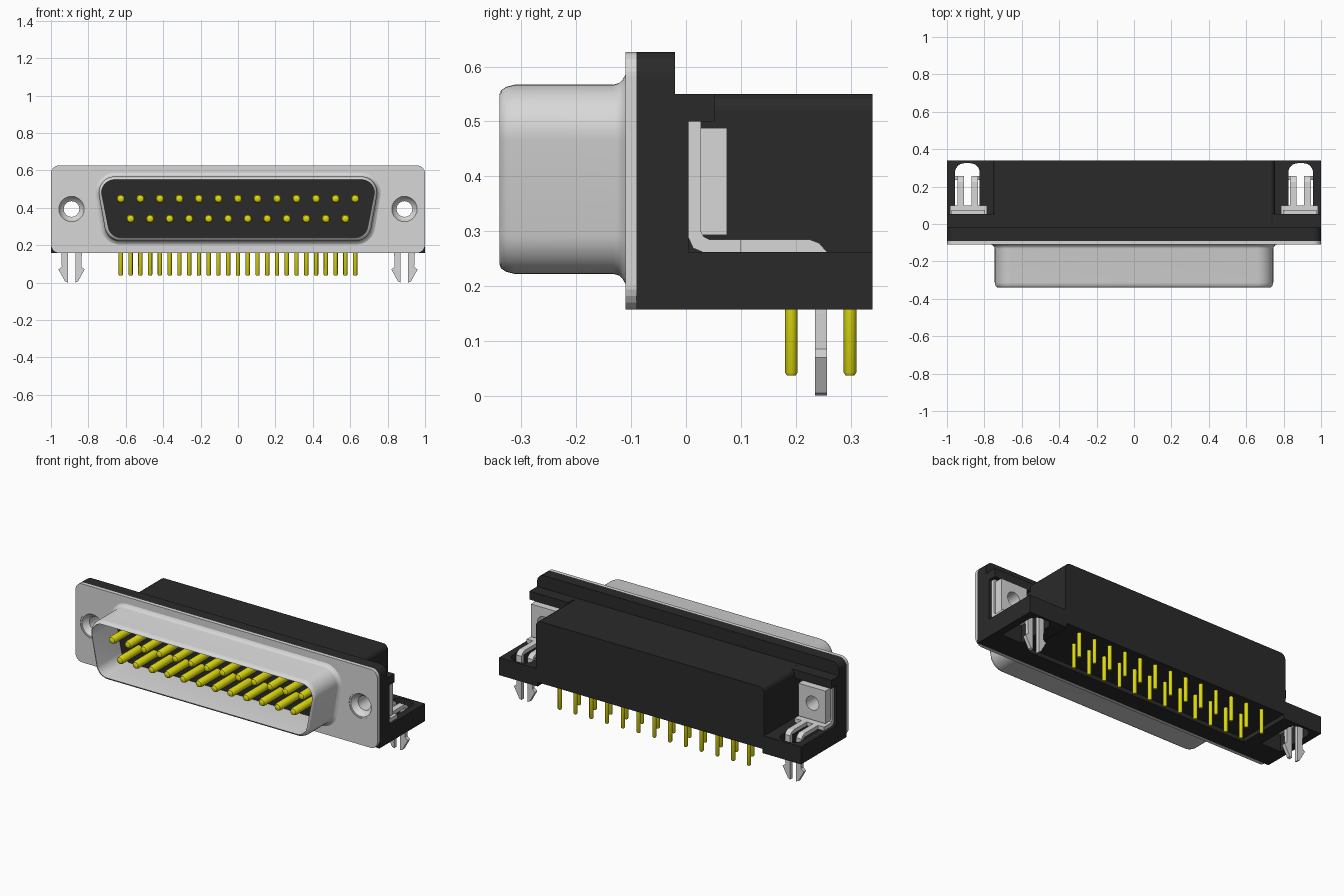
import bpy, bmesh, math
from mathutils import Vector

cube = bpy.data.objects.get("Cube")
if cube:
    bpy.data.objects.remove(cube, do_unlink=True)


def material(name, rgb):
    m = bpy.data.materials.new(name)
    m.use_nodes = True
    m.diffuse_color = (*rgb, 1)
    m.node_tree.nodes["Principled BSDF"].inputs["Base Color"].default_value = (*rgb, 1)
    return m


STEEL = material("light grey steel", (0.68, 0.68, 0.68))
BLACK = material("black plastic", (0.023, 0.023, 0.023))
GOLD = material("yellow gold", (0.74, 0.71, 0.005))


def finish(name, bm, mat, smooth=False):
    bmesh.ops.recalc_face_normals(bm, faces=bm.faces)
    me = bpy.data.meshes.new(name)
    bm.to_mesh(me)
    bm.free()
    ob = bpy.data.objects.new(name, me)
    bpy.context.collection.objects.link(ob)
    me.materials.append(mat)
    if smooth:
        bpy.ops.object.select_all(action="DESELECT")
        ob.select_set(True)
        bpy.context.view_layer.objects.active = ob
        bpy.ops.object.shade_smooth_by_angle(angle=math.radians(35))
    return ob


def loft(name, loops, mat, wrap=False, smooth=True):
    """Skin a list of equal loops; wrap joins last to first, otherwise ends are capped."""
    bm = bmesh.new()
    rings = [[bm.verts.new(p) for p in loop] for loop in loops]
    pairs = list(zip(rings, rings[1:]))
    if wrap:
        pairs.append((rings[-1], rings[0]))
    else:
        bm.faces.new(rings[0])
        bm.faces.new(rings[-1])
    for a, b in pairs:
        for i in range(len(a)):
            j = (i + 1) % len(a)
            bm.faces.new((a[i], a[j], b[j], b[i]))
    return finish(name, bm, mat, smooth)


def prism(name, pts, axis, a, b, mat):
    """Extrude a flat outline along x (points are y, z) or y (points are x, z)."""
    place = (lambda d, p: (d, p[0], p[1])) if axis == "x" else (lambda d, p: (p[0], d, p[1]))
    return loft(name, [[place(d, p) for p in pts] for d in (a, b)], mat, smooth=False)


def box(name, x, y, z, mat):
    pts = [(y[0], z[0]), (y[1], z[0]), (y[1], z[1]), (y[0], z[1])]
    return prism(name, pts, "x", x[0], x[1], mat)


def rounded(pts, radii, n=6):
    """Round the corners of a convex outline."""
    out = []
    for i, r in enumerate(radii):
        p = Vector(pts[i])
        if r == 0:
            out.append(p)
            continue
        u = (Vector(pts[i - 1]) - p).normalized()
        v = (Vector(pts[(i + 1) % len(pts)]) - p).normalized()
        half = u.angle(v) / 2
        c = p + (u + v).normalized() * r / math.sin(half)
        t = r / math.tan(half)
        a, b = p + u * t - c, p + v * t - c
        out += [c + a.lerp(b, k / n).normalized() * r for k in range(n + 1)]
    return out


def circle(cx, cy, r, n=24):
    return [(cx + r * math.cos(math.tau * k / n), cy + r * math.sin(math.tau * k / n)) for k in range(n)]


def at_y(y, pts):
    return [(p[0], y, p[1]) for p in pts]


def cut(ob, cutter):
    mod = ob.modifiers.new("cut", "BOOLEAN")
    mod.operation, mod.solver, mod.object = "DIFFERENCE", "EXACT", cutter
    bpy.context.view_layer.objects.active = ob
    bpy.ops.object.modifier_apply(modifier=mod.name)
    bpy.data.objects.remove(cutter, do_unlink=True)


def drill(ob, x, r):
    cut(ob, prism("drill", circle(x, HOLE_Z, r), "y", -0.5, 0.5, ob.data.materials[0]))


BASE, TOP, HOLE_X, HOLE_Z = 0.157, 0.627, 0.89, 0.393
SIDES = ((1, "left"), (-1, "right"))
outline = [(-1, BASE), (1, BASE), (1, TOP), (-1, TOP)]

# Metal face plate and the black flange behind it
plate = prism("face_plate", rounded(outline, [0.045] * 4), "y", -0.11, -0.09, STEEL)
flange = prism("flange", rounded(outline, [0, 0, 0.045, 0.045]), "y", -0.09, -0.02, BLACK)
ledge = box("flange_step", (-1, 1), (-0.02, 0.005), (BASE, 0.55), BLACK)
for s, side in SIDES:
    for ob, r in ((plate, 0.077), (flange, 0.07), (ledge, 0.07)):
        drill(ob, s * HOLE_X, r)


# Tapered shell: open sleeve with a flared foot and rolled lip
def dee(y, d):
    wt, wb, z0, z1 = 0.761 + d, 0.7 + d, 0.222 - d, 0.567 + d
    return at_y(y, rounded([(-wb, z0), (wb, z0), (wt, z1), (-wt, z1)], [0.085 + d] * 4, 8))


shell_profile = [(-0.1, 0.019), (-0.11, 0.019), (-0.115, 0.01), (-0.122, 0.003), (-0.132, 0),
                 (-0.312, 0), (-0.328, -0.004), (-0.337, -0.01), (-0.34, -0.017),
                 (-0.33, -0.019), (-0.1, -0.019)]
loft("shell", [dee(y, d) for y, d in shell_profile], STEEL, wrap=True)
loft("contact_insulator", [dee(-0.115, -0.015), dee(-0.05, -0.015)], BLACK, smooth=False)

# Rear housing with a shallow recess underneath, open at the back
block = rounded([(-0.755, BASE), (0.755, BASE), (0.755, 0.55), (-0.755, 0.55)], [0, 0, 0.03, 0.03], 4)
housing = prism("rear_housing", block, "y", 0.0, 0.34, BLACK)
cut(housing, box("recess", (-0.745, 0.745), (0.013, 0.4), (0.1, 0.182), BLACK))


def span(s, a, b):
    return sorted((s * a, s * b))


for s, side in SIDES:
    # Mounting ears: overhang and slotted shelf
    box(side + "_ear_overhang", span(s, 0.74, 1), (0.0, 0.053), (0.5, 0.55), BLACK)
    shelf = box(side + "_ear_shelf", span(s, 0.75, 1), (0.0, 0.34), (BASE, 0.262), BLACK)
    x0, x1 = span(s, 0.825, 0.957)
    slot = rounded([(x0, 0.06), (x1, 0.06), (x1, 0.325), (x0, 0.325)], [0, 0, 0.05, 0.05])
    cut(shelf, loft("slot", [[(p[0], p[1], z) for p in slot] for z in (0.1, 0.3)], BLACK, smooth=False))

    # Bent bracket, nut and threaded insert
    bend = [(0.005, 0.5), (0.027, 0.5), (0.027, 0.3), (0.032, 0.29), (0.042, 0.285), (0.1, 0.285),
            (0.1, 0.262), (0.03, 0.262), (0.013, 0.269), (0.005, 0.287)]
    bracket = prism(side + "_bracket", bend, "x", *span(s, 0.787, 0.985), STEEL)
    nut = box(side + "_nut", span(s, 0.797, 0.975), (0.027, 0.075), (0.293, 0.488), STEEL)
    drill(bracket, s * HOLE_X, 0.042)
    drill(nut, s * HOLE_X, 0.042)
    insert = [(-0.107, 0.077), (-0.107, 0.068), (-0.085, 0.056), (-0.075, 0.042),
              (0.006, 0.042), (0.006, 0.07), (-0.09, 0.07), (-0.09, 0.077)]
    loft(side + "_threaded_insert", [at_y(y, circle(s * HOLE_X, HOLE_Z, r)) for y, r in insert],
         STEEL, wrap=True)

    # Board lock: two arms that bend down into barbed prongs
    arm = [(0.09, 0.262), (0.09, 0.285), (0.225, 0.285), (0.243, 0.278), (0.257, 0.262),
           (0.257, 0.15), (0.235, 0.15), (0.235, 0.262)]
    prong = [(0.02, 0.15), (0.055, 0.15), (0.052, 0.085), (0.07, 0.07), (0.034, 0.005), (0.02, 0)]
    for t, place in ((1, "outer"), (-1, "inner")):
        c = s * 0.89
        prism(f"{side}_{place}_lock_arm", arm, "x", *sorted((c + s * t * 0.02, c + s * t * 0.055)), STEEL)
        prism(f"{side}_{place}_lock_prong", [(c + s * t * x, z) for x, z in prong], "y", 0.235, 0.257, STEEL)


# Contacts: a rounded front pin and a tail beneath for each position
def pin_row(row, count, z, tail_y):
    for i in range(count):
        x = (i - (count - 1) / 2) * 0.1044
        nose = [(-0.1, 0.023), (-0.287, 0.023), (-0.299, 0.018), (-0.304, 0.01)]
        loft(f"{row}_contact_{i}", [at_y(y, circle(x, z, r, 12)) for y, r in nose], GOLD)
        tail = [(0.2, 0.0115), (0.042, 0.0115), (0.037, 0.008)]
        loft(f"{row}_tail_{i}", [[(px, py, h) for px, py in circle(x, tail_y, r, 12)]
                                 for h, r in tail], GOLD)


pin_row("upper", 13, 0.448, 0.299)
pin_row("lower", 12, 0.341, 0.192)
